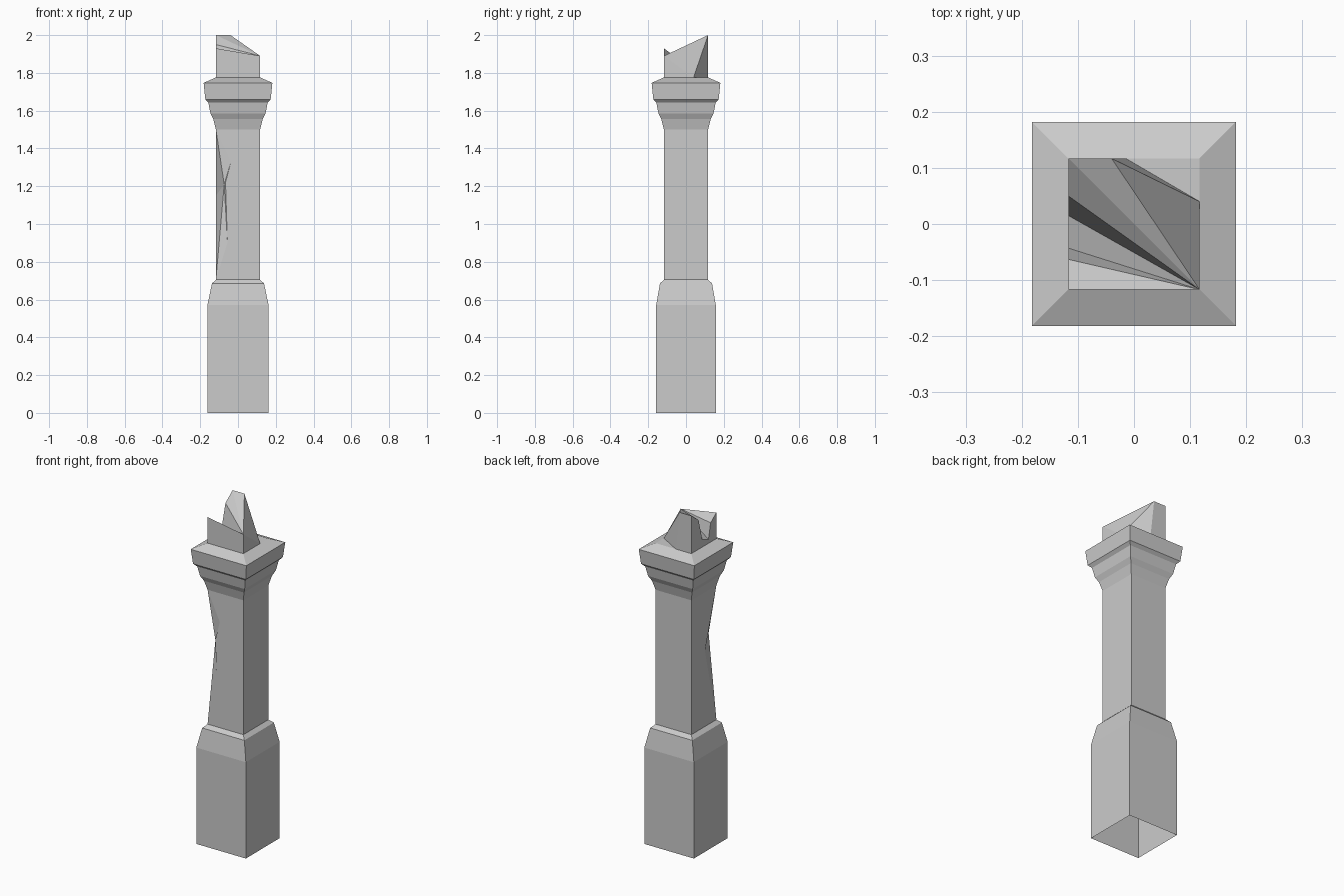
import bpy, bmesh

if "Cube" in bpy.data.objects:
    bpy.data.objects.remove(bpy.data.objects["Cube"])

R = 0.117  # half width of the shaft


def make(name, faces):
    """Mesh object from faces given as lists of points, welded and with outward normals."""
    bm = bmesh.new()
    for pts in faces:
        bm.faces.new([bm.verts.new(p) for p in pts])
    bmesh.ops.remove_doubles(bm, verts=bm.verts, dist=0.0002)
    bmesh.ops.triangulate(bm, faces=[f for f in bm.faces if len(f.verts) > 4])
    me = bpy.data.meshes.new(name)
    bm.to_mesh(me)
    bm.free()
    ob = bpy.data.objects.new(name, me)
    bpy.context.collection.objects.link(ob)
    return ob


def ring(hx, hy, z):
    return [(-hx, -hy, z), (hx, -hy, z), (hx, hy, z), (-hx, hy, z)]


def square_lathe(profile):
    """Side faces of a stack of square sections (half x, half y, height)."""
    faces = []
    for a, b in zip(profile, profile[1:]):
        lo, hi = ring(*a), ring(*b)
        for i in range(4):
            j = (i + 1) % 4
            faces.append([lo[i], lo[j], hi[j], hi[i]])
    return faces


# Plinth, open underneath
make("plinth", square_lathe([(0.162, 0.158, 0), (0.162, 0.158, 0.57),
                             (0.138, 0.138, 0.685), (R, R, 0.705)]))

# Capital with stepped mouldings and a flat top ledge
capital = [(R, 1.50), (0.131, 1.555), (0.146, 1.585), (0.157, 1.643),
           (0.173, 1.66), (0.182, 1.747), (R, 1.776)]
make("capital", square_lathe([(w, w, z) for w, z in capital]) + [ring(R, R, 1.776)])

# Shaft, chipped along its front left edge
z0, z1 = 0.705, 1.50
A, E = (-R, -R, z1), (-R, -R, z0)
B, D = (-0.037, -R, 1.33), (-0.056, -R, 0.90)
C, N = (-0.073, -0.107, 1.21), (-0.066, -R, 1.22)
F = (-R, -0.01, 1.15)
lo, hi = ring(R, R, z0), ring(R, R, z1)
make("chipped_shaft", [
    [lo[1], lo[2], hi[2], hi[1]],          # right
    [lo[2], lo[3], hi[3], hi[2]],          # back
    [E, lo[1], hi[1], A, B, N, D],         # front
    [lo[3], E, F, A, hi[3]],               # left
    [A, C, B], [B, C, N], [N, C, D], [D, C, E],
    [A, F, C], [F, E, C],
])

# Broken stump: fan of fracture faces from the front right corner
zb = 1.776
P = (R, -R, 1.89)
left_rim = [(-R, y, z) for y, z in [(-R, 1.93), (-0.063, 1.89), (-0.043, 1.80),
                                    (0.015, 1.82), (0.05, 1.95), (R, 2.0)]]
peak = (-0.04, R, 2.0)
back_foot, right_foot = (-0.015, R, zb), (R, 0.04, zb)
fan = left_rim + [peak, right_foot]
base = ring(R, R, zb)
make("broken_stump",
     [[P, b, a] for a, b in zip(fan, fan[1:])] + [
         [base[0], base[1], P, left_rim[0]],          # front wall
         [base[1], right_foot, P],                    # right wall
         [back_foot, base[3], left_rim[-1], peak],    # back wall
         [right_foot, back_foot, peak],               # slanted break
         [base[3], base[0]] + left_rim,               # left wall
     ])
